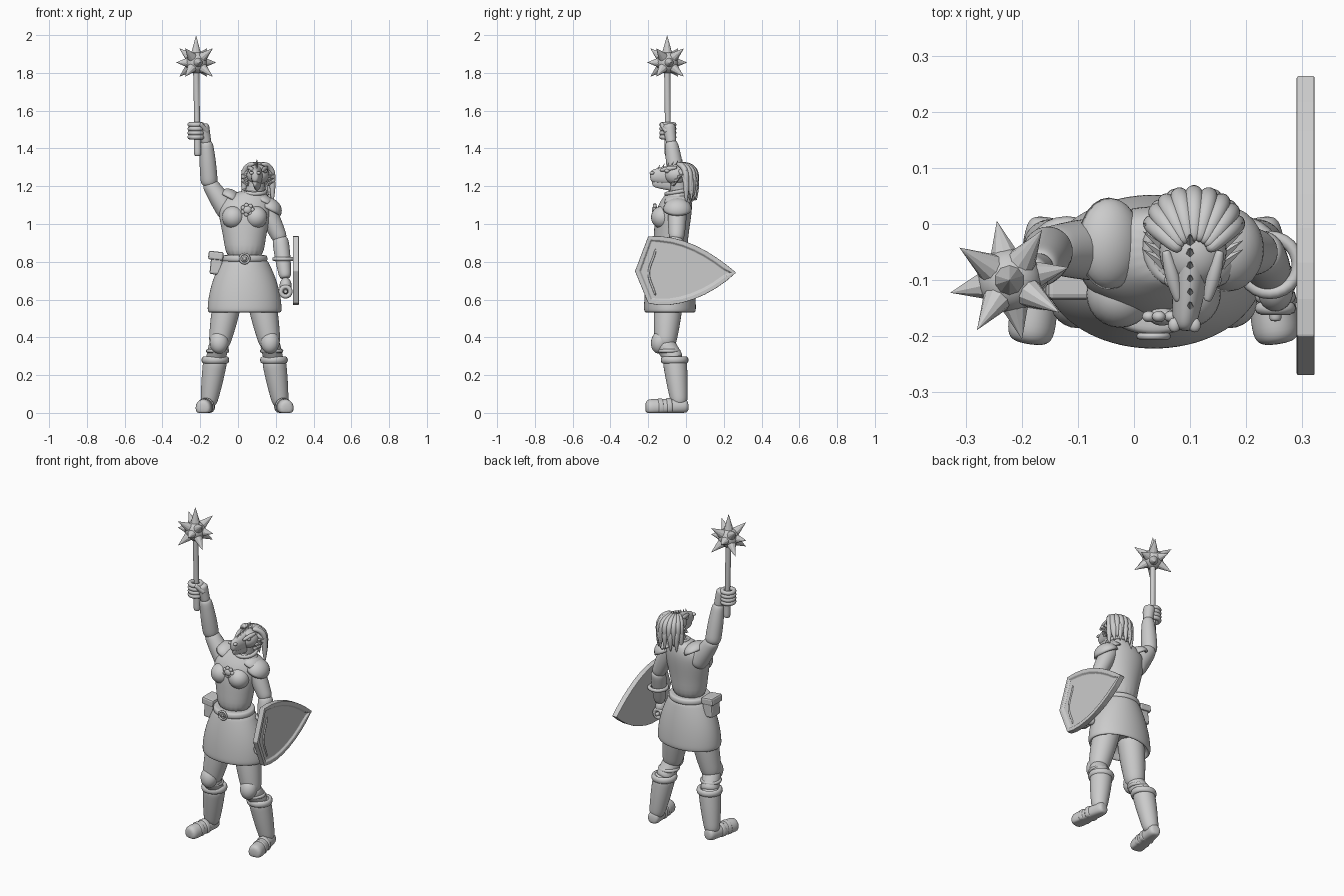
import bpy, bmesh, random
from math import sin, cos, pi, radians
from mathutils import Vector, Matrix
from mathutils.geometry import interpolate_bezier

if "Cube" in bpy.data.objects:
    bpy.data.objects.remove(bpy.data.objects["Cube"])
random.seed(4)

grey = bpy.data.materials.new("plain_grey")
grey.use_nodes = True
grey.diffuse_color = (0.6, 0.6, 0.6, 1)
grey.node_tree.nodes["Principled BSDF"].inputs["Base Color"].default_value = grey.diffuse_color


def finish(name, bm, smooth=True, subdivide=False, bevel=0):
    bmesh.ops.recalc_face_normals(bm, faces=bm.faces)
    for face in bm.faces:
        face.smooth = smooth
    mesh = bpy.data.meshes.new(name)
    bm.to_mesh(mesh)
    bm.free()
    mesh.materials.append(grey)
    ob = bpy.data.objects.new(name, mesh)
    bpy.context.collection.objects.link(ob)
    if bevel:
        modifier = ob.modifiers.new("bevel", "BEVEL")
        modifier.width, modifier.segments = bevel, 2
    if subdivide:
        modifier = ob.modifiers.new("subdivide", "SUBSURF")
        modifier.levels = modifier.render_levels = 2
    return ob


def place(ob, location, scale=(1, 1, 1), turn=(0, 0, 0)):
    ob.location, ob.scale = location, scale
    ob.rotation_euler = [radians(angle) for angle in turn]


def skin(name, rings):
    """Bridge rings of points and close both ends."""
    bm = bmesh.new()
    loops = [[bm.verts.new(point) for point in ring] for ring in rings]
    for low, high in zip(loops, loops[1:]):
        for i in range(len(low)):
            bm.faces.new((low[i - 1], low[i], high[i], high[i - 1]))
    bm.faces.new(loops[0])
    bm.faces.new(loops[-1])
    return finish(name, bm, subdivide=True)


def oval(centre, u, v, count=12):
    angles = [2 * pi * i / count for i in range(count)]
    return [centre + u * cos(a) + v * sin(a) for a in angles]


def sweep(name, path, radii, flat=1.0, floor=False):
    """Tube along a path; flat squashes its second axis."""
    path = [Vector(point) for point in path]
    last = len(path) - 1
    tangents = [(path[min(i + 1, last)] - path[max(i - 1, 0)]).normalized() for i in range(last + 1)]
    axes = Vector((1, 0, 0)), Vector((0, 0, 1))
    side = min(axes, key=lambda axis: sum(abs(axis.dot(t)) for t in tangents))
    rings = []
    for point, tangent, radius in zip(path, tangents, radii):
        u = (side - tangent * side.dot(tangent)).normalized()
        ring = oval(point, u * radius, tangent.cross(u) * radius * flat)
        if floor:
            for corner in ring:
                corner.z = max(corner.z, 0)
        rings.append(ring)
    return skin(name, rings)


def taper(name, start, end, first, last, swell=0.0, flat=1.0, floor=False):
    """Straight limb with rounded ends that swells in the middle."""
    start, end = Vector(start), Vector(end)
    along = (end - start).normalized()
    steps = [i / 5 for i in range(6)]
    path = [start - along * first * .3, *(start.lerp(end, t) for t in steps), end + along * last * .3]
    radii = [first + (last - first) * t + swell * sin(pi * t) for t in steps]
    return sweep(name, path, [first * .6, *radii, last * .6], flat, floor)


def stack(name, rows):
    """Level ovals given as centre, half width, half depth."""
    return skin(name, [oval(Vector(c), Vector((w, 0, 0)), Vector((0, d, 0)), 20) for c, w, d in rows])


def ball(name, location, size, turn=(0, 0, 0), shell=False):
    bm = bmesh.new()
    bmesh.ops.create_uvsphere(bm, u_segments=24, v_segments=14, radius=1)
    if shell:
        bmesh.ops.delete(bm, geom=[v for v in bm.verts if v.co.z < -.1], context="VERTS")
    ob = finish(name, bm)
    place(ob, location, size, turn)
    if shell:
        ob.modifiers.new("shell", "SOLIDIFY").thickness = .15


def hoop(name, location, major, minor, turn=(0, 0, 0), scale=(1, 1, 1)):
    bpy.ops.mesh.primitive_torus_add(major_segments=24, minor_segments=8, major_radius=major, minor_radius=minor)
    ob = bpy.context.object
    ob.name = name
    ob.data.materials.append(grey)
    bpy.ops.object.shade_smooth()
    place(ob, location, scale, turn)


def spike(name, base, tip, radius, sides=5):
    base, tip = Vector(base), Vector(tip)
    aim = (tip - base).to_track_quat("Z", "Y").to_matrix().to_4x4()
    bm = bmesh.new()
    bmesh.ops.create_cone(bm, cap_ends=True, segments=sides, radius1=radius, radius2=0,
                          depth=(tip - base).length, matrix=Matrix.Translation((base + tip) / 2) @ aim)
    finish(name, bm, smooth=False)


def box(name, location, size, turn=(0, 0, 0)):
    bm = bmesh.new()
    bmesh.ops.create_cube(bm, size=1, matrix=Matrix.Diagonal((*size, 1)))
    place(finish(name, bm, smooth=False, bevel=.01), location, turn=turn)


# Flared skirt with a turned-in hem, then the torso
middle = .035
flare = [(t, 1 - t * t) for t in [i / 7 for i in range(8)]]
hem = [((middle, -.085, .6), .16, .1), ((middle, -.085, .53), .18, .12)]
stack("skirt", hem + [((middle, -.085, .53 + .3 * t), .11 + .09 * f, .1 + .04 * f) for t, f in flare])
stack("torso", [((middle, -.085, .8), .1, .09), ((middle, -.08, .92), .11, .09),
                ((middle, -.07, 1.04), .14, .1), ((middle, -.055, 1.11), .14, .09),
                ((.05, -.045, 1.15), .11, .07), ((.08, -.04, 1.18), .06, .055)])
for side in (-1, 1):
    ball("breast", (middle + side * .06, -.125, 1.035), (.06, .06, .06))

# Belt, buckle, brooch and collar
stack("belt", [((middle, -.087, z), .12 - inset, .11 - inset)
               for z, inset in ((.8, .02), (.8, 0), (.815, -.004), (.835, 0), (.835, .02))])
hoop("buckle", (middle, -.2, .817), .025, .006, (90, 0, 0))
box("buckle_pin", (middle, -.2, .817), (.02, .012, .02))
brooch = Vector((.05, -.165, 1.075))
ball("brooch", brooch, (.024, .016, .022))
for petal in oval(brooch, Vector((.026, 0, 0)), Vector((0, 0, .024)), 7):
    ball("brooch_petal", petal, (.012, .01, .012))
hoop("collar", (.085, -.045, 1.17), .06, .011, (10, 0, 0))

# Pouch on the right hip
box("pouch", (-.115, -.085, .785), (.062, .085, .105), (0, 6, 0))
box("pouch_flap", (-.117, -.085, .832), (.08, .1, .045), (0, 6, 0))

# Legs, knee pads, boots
for name, side in (("left", 1), ("right", -1)):
    def joint(out, y, z):
        return Vector((middle + side * out, y, z))
    hip, knee, cuff = joint(.085, -.09, .62), joint(.135, -.11, .36), joint(.155, -.06, .28)
    ankle, heel, toe = joint(.19, -.035, .05), joint(.19, 0, .035), joint(.22, -.2, .025)
    taper(name + "_thigh", hip, knee, .08, .058, .005)
    taper(name + "_knee", knee, cuff, .056, .053)
    hoop(name + "_knee_strap", knee.lerp(cuff, .4), .052, .01)
    ball(name + "_knee_pad", knee + Vector((0, -.027, .015)), (.05, .048, .062), (-12, 0, 0))
    taper(name + "_boot", cuff, ankle, .067, .045, .003)
    hoop(name + "_boot_cuff", cuff, .06, .014, scale=(1, 1, 1.4))
    taper(name + "_foot", heel, toe, .042, .05, flat=.9, floor=True)
    for t in (.45, .68):
        strap = heel.lerp(toe, t)
        ahead = (toe - heel) * .05
        taper(name + "_foot_strap", strap - ahead, strap + ahead, .05, .052, flat=.9, floor=True)

# Raised right arm
elbow, wrist = Vector((-.152, -.046, 1.215)), Vector((-.168, -.078, 1.43))
taper("right_upper_arm", (-.05, -.045, 1.06), elbow, .06, .043, .003)
taper("right_bracer", elbow, wrist, .047, .036, .004)
taper("right_palm", wrist, (-.187, -.09, 1.52), .028, .036)
for i in range(4):
    hoop("right_finger", (-.222, -.096, 1.46 + .022 * i), .033, .013)
taper("right_thumb", (-.165, -.1, 1.49), (-.2, -.13, 1.53), .016, .012)

# Lowered left arm and hand
elbow, wrist = Vector((.224, -.05, .92)), Vector((.25, -.1, .72))
taper("left_upper_arm", (.14, -.045, 1.1), elbow, .052, .041, .004)
taper("left_bracer", elbow, wrist, .045, .033, .004)
ball("left_hand", (.252, -.118, .672), (.032, .038, .045), (-15, 0, 0))
for i in range(4):
    hoop("left_finger", (.252, -.15 + .02 * i, .642), .025, .012, (90, 0, 0))

# Shoulder plates
ball("left_shoulder_plate", (.165, -.045, 1.075), (.068, .076, .062), (0, 28, 0), shell=True)
ball("left_shoulder_top", (.135, -.045, 1.115), (.062, .07, .04), (0, 25, 0), shell=True)
ball("right_shoulder_plate", (-.045, -.035, 1.135), (.062, .082, .05), (0, 28, 0), shell=True)

# Head: neck, skull, snout, jaw
skull = Vector((.105, -.05, 1.26))
taper("neck", (.082, -.03, 1.13), skull, .055, .045)
ball("skull", skull, (.06, .066, .055))
taper("snout", skull, (.09, -.18, 1.252), .058, .035, .004, flat=.62)
taper("jaw", (.105, -.05, 1.22), (.09, -.17, 1.226), .05, .032, .002, flat=.45)
for side in (-1, 1):
    def face(out, y, z):
        return skull + Vector((side * out, y, z))
    ball("eye", face(.038, -.05, .022), (.013, .014, .012))
    taper("brow", face(.026, -.085, .025), face(.048, 0, .04), .008, .008, .005)
    ball("nostril", face(.018, -.13, .01) - Vector((.015, 0, 0)), (.011, .013, .009))
    for i in range(4):
        root = face(.05, -.02 + .016 * i, -.05 + .02 * i)
        spike("cheek_fin", root, root + Vector((side * .04, .025, .015)), .013)
for i in range(6):
    root = Vector((.1, -.15 + .024 * i, 1.28 + .006 * i))
    spike("crest_spike", root, root + Vector((0, .012, .035)), .01)

# Locks arching over the crown and hanging behind
steps = [i / 6 for i in range(7)]
for count, drop in ((9, 0), (7, .035)):
    for i in range(count):
        angle = radians(-80 + 160 * i / (count - 1))
        length = random.uniform(2.4, 2.8)
        path = []
        for t in steps:
            reach = sin(min(length * t + .3, pi / 2))
            path.append((.107 + .077 * reach * sin(angle), -.07 + reach * (.06 + .065 * cos(angle)),
                         1.23 + .09 * cos(length * t) - drop))
        sweep("hair_lock", path, [.002 + .016 * sin(pi * (.2 + .8 * t)) for t in steps])

# Spiked mace
mace = Vector((-.222, -.1, 1.855))
taper("mace_shaft", (-.216, -.096, 1.5), mace, .016, .017)
taper("mace_grip", (-.214, -.094, 1.366), (-.216, -.096, 1.53), .021, .019)
ball("mace_head", mace, (.058, .058, .058))
signs = (-1, 0, 1)
for aim in [Vector((x, y, z)) for x in signs for y in signs for z in signs]:
    on_axis, on_corner = aim.length == 1, aim.length > 1.5
    if (on_axis and aim.z >= 0) or on_corner:
        reach = .145 if on_axis and aim.z else .13 if on_corner else .108
        aim = Matrix.Rotation(radians(12), 3, "Z") @ aim.normalized()
        spike("mace_spike", mace + aim * .035, mace + aim * reach, .031, 10)

# Shield: curved long edges meeting at a point, with a raised rim
top, tip = Vector((.29, -.2, .935)), Vector((.29, .265, .743))
bottom, front = Vector((.29, -.2, .58)), Vector((.29, -.27, .75))
outline = interpolate_bezier(top, Vector((.29, -.02, .95)), Vector((.29, .14, .85)), tip, 9)
outline += interpolate_bezier(tip, Vector((.29, .14, .62)), Vector((.29, -.06, .54)), bottom, 9)[1:]
outline += [front]
bm = bmesh.new()
back = bm.faces.new([bm.verts.new(point) for point in outline])
raised = bmesh.ops.extrude_face_region(bm, geom=[back])["geom"]
bmesh.ops.translate(bm, verts=[g for g in raised if isinstance(g, bmesh.types.BMVert)], vec=(.032, 0, 0))
bmesh.ops.recalc_face_normals(bm, faces=bm.faces)
outer = max(bm.faces, key=lambda side: side.calc_center_median().x)
bmesh.ops.inset_individual(bm, faces=[outer], thickness=.022)
bmesh.ops.inset_individual(bm, faces=[outer], thickness=.01, depth=-.01)
finish("shield", bm, smooth=False, bevel=.003)
sweep("shield_wave", [(.312, -.18 + .02 * cos(6 * t), .87 - .25 * t) for t in steps], [.006] * len(steps))
taper("shield_grip", (.252, -.17, .642), (.252, -.07, .642), .012, .012)
hoop("shield_arm_strap", (.242, -.073, .815), .05, .011)
